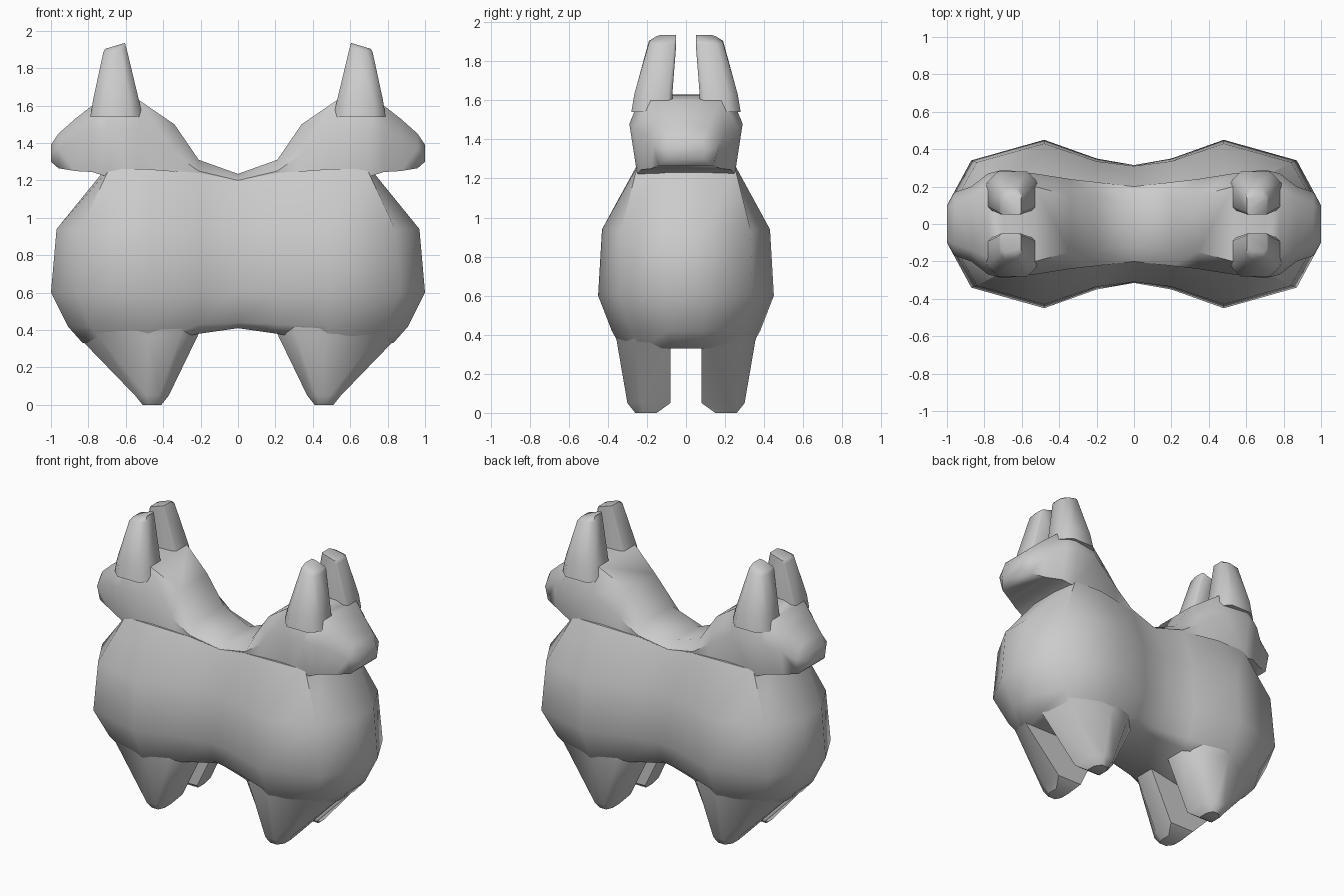
import bpy, bmesh, math

if "Cube" in bpy.data.objects:
    bpy.data.objects.remove(bpy.data.objects["Cube"])


def loft(name, rings, mirror=(False, False), cap_first=True, angle=50):
    """Skin a stack of equal-length rings, cap with strips, mirror, smooth."""
    bm = bmesh.new()
    vs = [[bm.verts.new(p) for p in r] for r in rings]
    n = len(vs[0])
    for a, b in zip(vs, vs[1:]):
        for i in range(n):
            j = (i + 1) % n
            bm.faces.new((a[i], a[j], b[j], b[i]))
    for r in ([vs[0]] if cap_first else []) + [vs[-1]]:
        for i in range(n // 2 - 1):
            bm.faces.new((r[i], r[i + 1], r[n - 2 - i], r[n - 1 - i]))
    bmesh.ops.recalc_face_normals(bm, faces=bm.faces)
    me = bpy.data.meshes.new(name)
    bm.to_mesh(me)
    bm.free()
    for p in me.polygons:
        p.use_smooth = True
    me.set_sharp_from_angle(angle=math.radians(angle))
    ob = bpy.data.objects.new(name, me)
    bpy.context.collection.objects.link(ob)
    if any(mirror):
        m = ob.modifiers.new("Mirror", 'MIRROR')
        m.use_axis = (mirror[0], mirror[1], False)
    return ob


def peanut(z, pts, waist_y, waist_z, inner_z):
    """Horizontal waisted ring from one quadrant: end, corner, widest, inner."""
    q = [(x, y, inner_z if i == 3 else z) for i, (x, y) in enumerate(pts)]
    side = q + [(0, waist_y, waist_z)] + [(-x, y, h) for x, y, h in q[::-1]]
    return side + [(x, -y, h) for x, y, h in side[::-1]]


def chamfered(z, x0, x1, y0, y1, c, slope=0.0):
    """Rectangle with the outer-side corners cut more than the inner ones."""
    s = c * 0.4
    pts = [(x1, y0 + s), (x1, y1 - c), (x1 - c, y1), (x0 + c, y1),
           (x0, y1 - c), (x0, y0 + s), (x0 + s, y0), (x1 - s, y0)]
    return [(x, y, z - slope * (x - x0)) for x, y in pts]


# Double-ended woolly body
body = [
    peanut(0.33, [(.83, .09), (.73, .23), (.48, .33), (.21, .24)], .20, .41, .38),
    peanut(0.42, [(.91, .09), (.79, .28), (.48, .38), (.21, .29)], .25, .44, .43),
    peanut(0.60, [(1.0, .10), (.87, .34), (.48, .45), (.20, .35)], .315, .60, .60),
    peanut(0.94, [(.97, .10), (.84, .33), (.48, .43), (.20, .335)], .31, .94, .94),
    peanut(1.26, [(.71, .10), (.69, .25), (.48, .255), (.21, .225)], .20, 1.20, 1.24),
]
loft("body", body)

# Back, neck and head: (x, z top, z mid, z bottom, y top, y mid, y bottom)
sections = [
    (0.00, 1.235, 1.20, 1.00, .12, .20, .15),
    (0.21, 1.31, 1.25, 1.00, .15, .225, .20),
    (0.34, 1.50, 1.34, 1.00, .15, .24, .20),
    (0.53, 1.63, 1.47, 1.10, .20, .27, .22),
    (0.70, 1.625, 1.48, 1.22, .23, .29, .25),
    (0.78, 1.60, 1.46, 1.245, .18, .27, .23),
    (0.87, 1.53, 1.42, 1.25, .14, .20, .18),
    (0.96, 1.45, 1.37, 1.265, .11, .17, .14),
    (1.00, 1.39, 1.35, 1.30, .08, .10, .09),
]
head = []
for x, zt, zm, zb, yt, ym, yb in sections:
    half = [(x, yt, zt), (x, ym, zm), (x, yb, zb)]
    head.append(half + [(px, -py, pz) for px, py, pz in half[::-1]])
loft("heads_and_back", head, (True, False), cap_first=False)

# Ears
loft("ears", [
    chamfered(1.54, .51, .79, .07, .28, .06),
    chamfered(1.63, .53, .775, .07, .265, .05),
    chamfered(1.91, .597, .72, .05, .19, .03, .2),
    chamfered(1.935, .605, .71, .05, .15, .02, .3),
], (True, True))

# Tapered legs with small rounded hooves
loft("legs", [
    [(x, y, 0.42) for x, y in [(.90, .08), (.78, .27), (.48, .37),
                               (.30, .31), (.195, .20), (.195, .08)]],
    [(x, y, 0.37) for x, y in [(.86, .08), (.75, .26), (.48, .355),
                               (.31, .31), (.215, .22), (.215, .08)]],
    [(x, y, 0.05) for x, y in [(.55, .08), (.55, .23), (.49, .30),
                               (.42, .30), (.37, .23), (.37, .08)]],
    [(x, y, 0.0) for x, y in [(.51, .15), (.51, .22), (.48, .26),
                              (.43, .26), (.41, .22), (.41, .15)]],
], (True, True))
